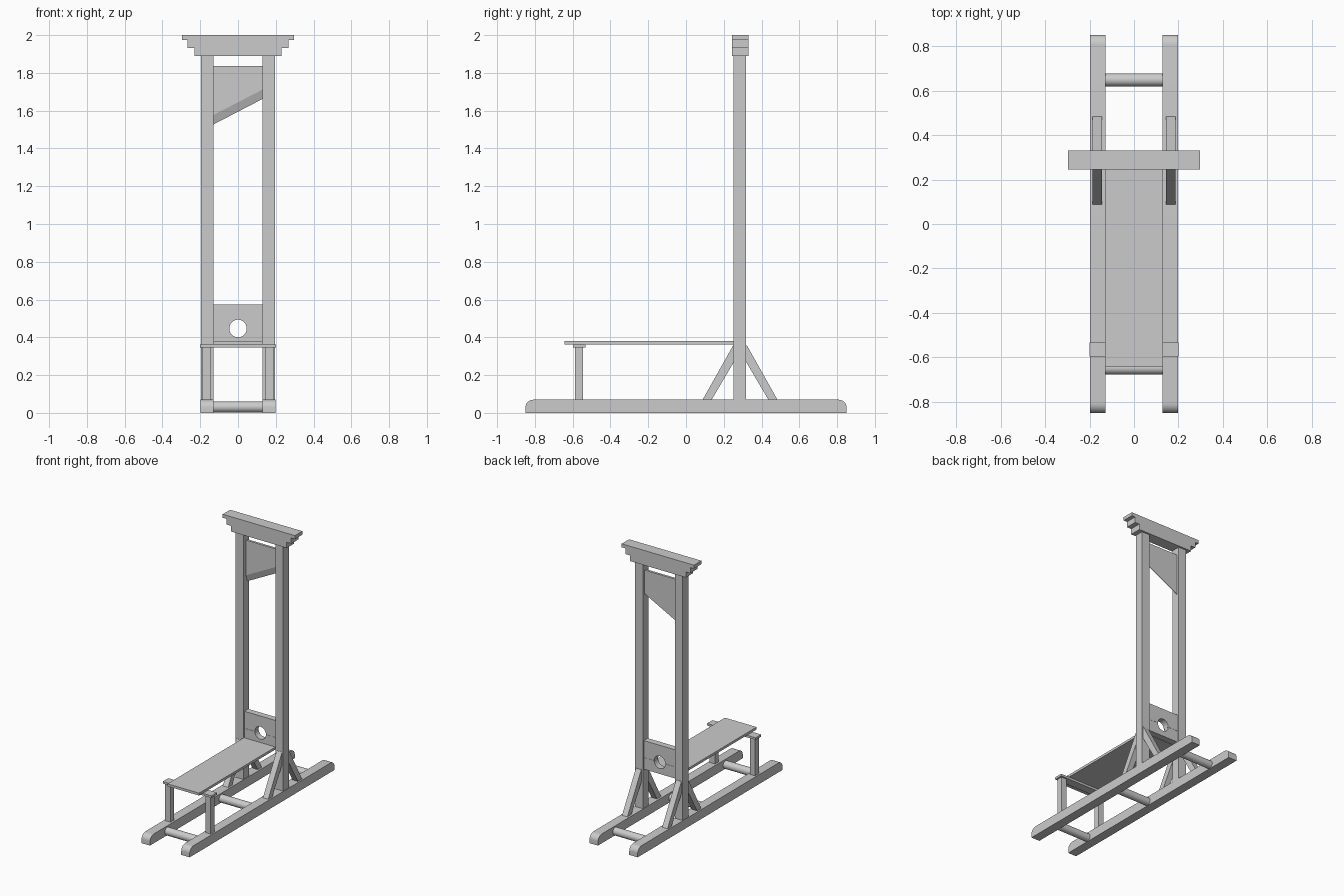
import bpy, bmesh, math

if "Cube" in bpy.data.objects:
    bpy.data.objects.remove(bpy.data.objects["Cube"])


def finish(name, bm, smooth=False):
    bmesh.ops.recalc_face_normals(bm, faces=bm.faces)
    me = bpy.data.meshes.new(name)
    bm.to_mesh(me)
    bm.free()
    ob = bpy.data.objects.new(name, me)
    bpy.context.collection.objects.link(ob)
    if smooth:
        bpy.ops.object.select_all(action='DESELECT')
        ob.select_set(True)
        bpy.context.view_layer.objects.active = ob
        bpy.ops.object.shade_smooth_by_angle(angle=math.radians(35))
    return ob


def prism(name, pts, a, b, axis='x', smooth=False):
    """Extrude a profile: (y, z) points along x, or (x, z) points along y."""
    bm = bmesh.new()
    place = (lambda p, t: (t, p[0], p[1])) if axis == 'x' else (lambda p, t: (p[0], t, p[1]))
    lo = [bm.verts.new(place(p, a)) for p in pts]
    hi = [bm.verts.new(place(p, b)) for p in pts]
    bm.faces.new(lo)
    bm.faces.new(hi)
    n = len(pts)
    for i in range(n):
        j = (i + 1) % n
        bm.faces.new((lo[i], lo[j], hi[j], hi[i]))
    return finish(name, bm, smooth)


def box(name, x, y, z):
    return prism(name, [(y[0], z[0]), (y[1], z[0]), (y[1], z[1]), (y[0], z[1])], *x)


# Rail profile with rounded upper ends
arc = [(0.805 + 0.045 * math.cos(t), 0.03 + 0.04 * math.sin(t))
       for t in [i * math.pi / 16 for i in range(9)]]
rail = [(-0.85, 0), (0.85, 0)] + arc + [(-y, z) for y, z in reversed(arc)]

# Brace profile, leaning against the front of the post
brace = [(0.088, 0.07), (0.136, 0.07), (0.255, 0.272), (0.255, 0.358), (0.25, 0.358)]
post_mid = 0.286

for s, side in ((-1, "left"), (1, "right")):
    span = lambda a, b: (min(s * a, s * b), max(s * a, s * b))
    prism(side + "_rail", rail, *span(0.1285, 0.198), smooth=True)
    box(side + "_post", span(0.131, 0.195), (0.252, 0.318), (0.06, 1.895))
    box(side + "_bench_leg", span(0.143, 0.187), (-0.588, -0.545), (0.065, 0.347))
    prism(side + "_front_brace", brace, *span(0.143, 0.187))
    prism(side + "_rear_brace", [(2 * post_mid - y, z) for y, z in brace], *span(0.143, 0.187))

# Round crossbars joining the rails
for name, y in (("front", -0.648), ("middle", -0.01), ("rear", 0.648)):
    ring = [(y + 0.029 * math.cos(i * math.tau / 24), 0.031 + 0.029 * math.sin(i * math.tau / 24))
            for i in range(24)]
    prism(name + "_crossbar", ring, -0.135, 0.135, smooth=True)

# Bench
box("bench_support", (-0.2, 0.2), (-0.597, -0.533), (0.345, 0.361))
box("bench_board", (-0.13, 0.13), (-0.643, 0.255), (0.362, 0.38))

# Stepped head beam
step = [(0.195, 1.89), (0.23, 1.89), (0.23, 1.932), (0.267, 1.932),
        (0.267, 1.974), (0.297, 1.974), (0.297, 2.0)]
prism("head_beam", step + [(-x, z) for x, z in reversed(step)], 0.244, 0.331, 'y')

# Neck boards: two halves, each with a semicircular notch
hz, r = 0.447, 0.046
for name, d, end in (("lower_neck_board", -1, 0.36), ("upper_neck_board", 1, 0.573)):
    z0 = hz + d * 0.0005
    notch = [(r * math.cos(i * math.pi / 16), z0 + d * r * math.sin(i * math.pi / 16))
             for i in range(17)]
    prism(name, notch + [(-0.133, z0), (-0.133, end), (0.133, end), (0.133, z0)],
          0.262, 0.308, 'y', smooth=True)

# Slanted blade, its front ground down to a thin cutting edge
bm = bmesh.new()
rows = []
for x, tip in ((-0.134, 1.525), (0.134, 1.664)):
    section = [(0.282, 1.837), (0.300, 1.837), (0.300, tip), (0.297, tip), (0.282, tip + 0.05)]
    rows.append([bm.verts.new((x, y, z)) for y, z in section])
for row in rows:
    bm.faces.new(row)
for i in range(5):
    j = (i + 1) % 5
    bm.faces.new((rows[0][i], rows[0][j], rows[1][j], rows[1][i]))
finish("blade", bm)
